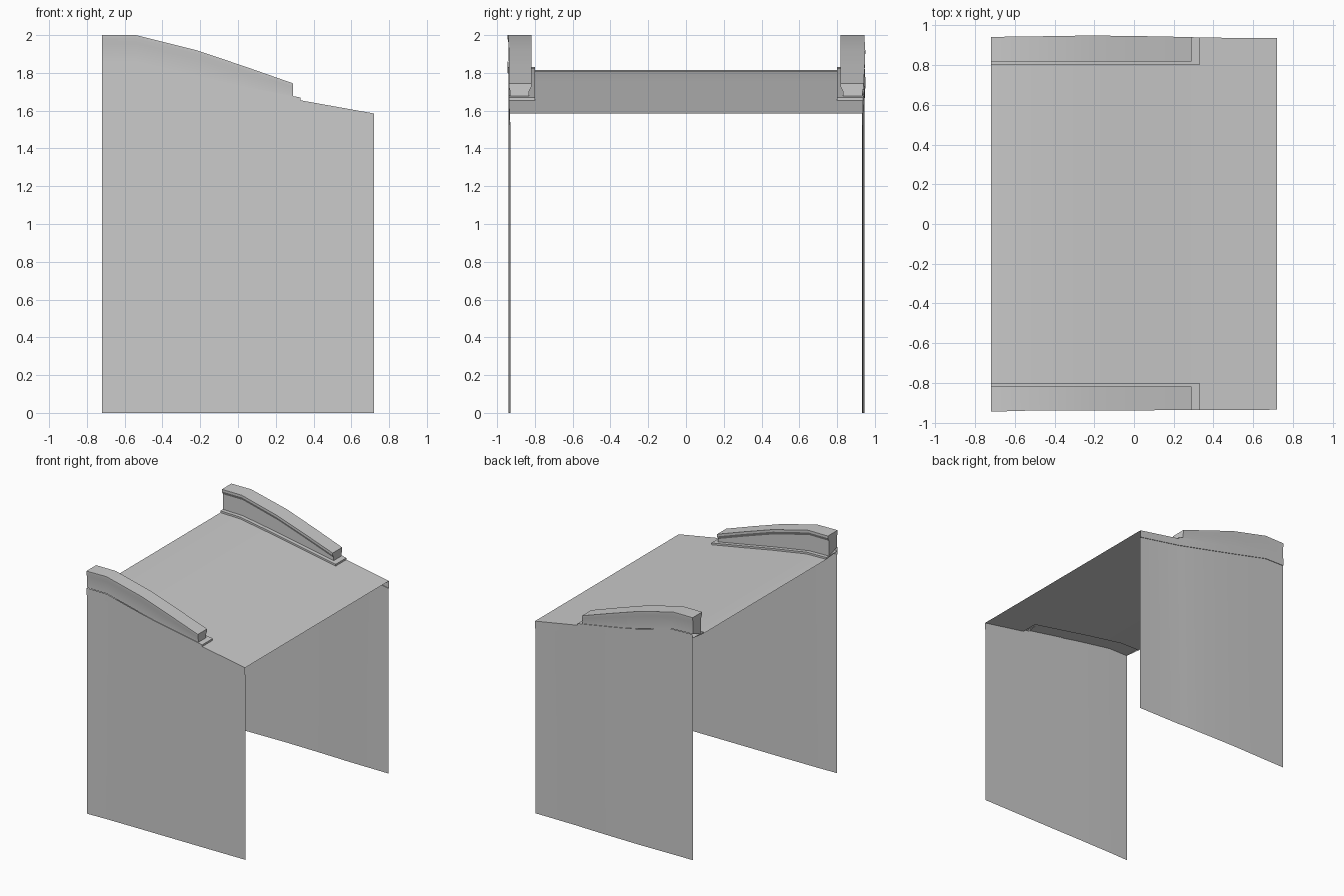
import bpy
import bmesh
import math

cube = bpy.data.objects.get("Cube")
if cube:
    bpy.data.objects.remove(cube, do_unlink=True)

grey = bpy.data.materials.new("plain_grey")
grey.use_nodes = True
grey.diffuse_color = (0.6, 0.6, 0.6, 1)
shader = grey.node_tree.nodes["Principled BSDF"]
shader.inputs["Base Color"].default_value = (0.6, 0.6, 0.6, 1)
shader.inputs["Roughness"].default_value = 0.8

# Stations along the span and the heights at each of them
STATIONS = [-0.72, -0.54, -0.22, 0.03, 0.29, 0.33, 0.72]
DECK = [1.815, 1.811, 1.757, 1.71, 1.662, 1.655, 1.585]
EDGE = [1.862, 1.857, 1.777, 1.72, 1.663, 1.655, 1.585]
TOP = [2.0, 2.0, 1.92, 1.836, 1.745]
OUTER = {-1: [0.945, 0.94, 0.938, 0.938, 0.937, 0.937, 0.935],
         1: [0.942, 0.944, 0.949, 0.946, 0.941, 0.938, 0.937]}
INNER = 0.80      # inner side of the plinth
BAND = 0.06       # height of the edge band


def sweep(name, first, last, section, side=-1, close_ends=False):
    """Skin the (y, z) section found at each station."""
    bm = bmesh.new()
    rows = []
    for i in range(first, last + 1):
        rows.append([bm.verts.new((STATIONS[i], y, z)) for y, z in section(i)])
    for a, b in zip(rows, rows[1:]):
        for j in range(len(a) - 1):
            bm.faces.new((a[j], b[j], b[j + 1], a[j + 1]))
    if close_ends:
        bm.faces.new(rows[0])
        bm.faces.new(rows[-1][::-1])
    if side > 0:
        bmesh.ops.reverse_faces(bm, faces=bm.faces[:])
    mesh = bpy.data.meshes.new(name)
    bm.to_mesh(mesh)
    bm.free()
    mesh.materials.append(grey)
    obj = bpy.data.objects.new(name, mesh)
    bpy.context.collection.objects.link(obj)
    bpy.ops.object.select_all(action="DESELECT")
    obj.select_set(True)
    bpy.context.view_layer.objects.active = obj
    bpy.ops.object.shade_smooth_by_angle(angle=math.radians(25))
    return obj


# Road deck: narrow between the plinths, full width past them
sweep("deck", 0, 5, lambda i: [(-INNER, DECK[i]), (INNER, DECK[i])])
sweep("deck_low_end", 5, 6,
      lambda i: [(-OUTER[-1][i], DECK[i]), (OUTER[1][i], DECK[i])])

for side, label in ((-1, "front"), (1, "back")):
    outer = OUTER[side]

    # Side wall with a slightly proud band along its top edge
    def wall(i):
        y, z = outer[i], EDGE[i] - BAND
        inset = y - 0.005
        return [(side * inset, 0), (side * inset, z),
                (side * y, z), (side * y, EDGE[i])]

    # Low plinth under the parapet
    def plinth(i):
        z = DECK[i] + 0.015
        return [(side * outer[i], min(z, EDGE[i])), (side * outer[i], z),
                (side * INNER, z), (side * INNER, DECK[i])]

    # Parapet: upright web with a splayed capping
    def parapet(i):
        y, t = outer[i], TOP[i]
        pts = [(y - 0.006, EDGE[i]), (y - 0.006, t - 0.045), (y, t - 0.018),
               (y, t), (0.818, t), (0.818, t - 0.018),
               (0.832, t - 0.045), (0.832, DECK[i] + 0.015)]
        return [(side * a, z) for a, z in pts]

    sweep(label + "_side_wall", 0, 6, wall, side)
    sweep(label + "_plinth", 0, 5, plinth, side, close_ends=True)
    sweep(label + "_parapet", 0, 4, parapet, side, close_ends=True)
